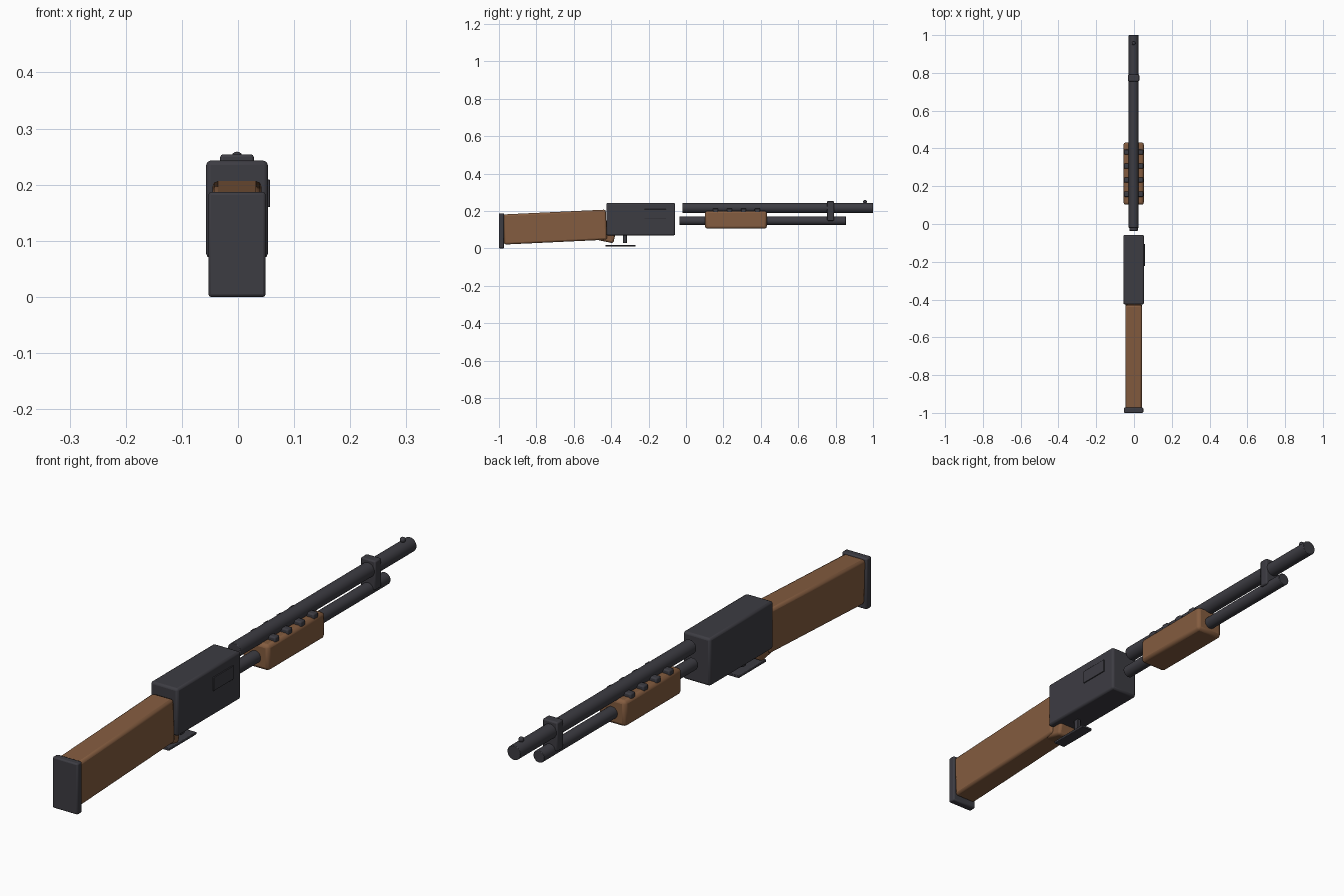
import bpy
import math

if "Cube" in bpy.data.objects:
    bpy.data.objects.remove(bpy.data.objects["Cube"])

CX = -0.0018  # centre line, offset by the ejection port on the right


def material(name, colour):
    m = bpy.data.materials.new(name)
    m.diffuse_color = (*colour, 1)
    m.use_nodes = True
    m.node_tree.nodes["Principled BSDF"].inputs["Base Color"].default_value = m.diffuse_color
    return m


STEEL = material("dark steel", (0.046, 0.045, 0.055))
WOOD = material("brown wood", (0.23, 0.107, 0.05))


def finish(ob, name, mat, bevel=0.0, segments=2):
    ob.name = name
    ob.data.materials.append(mat)
    if bevel:
        mod = ob.modifiers.new("bevel", "BEVEL")
        mod.width = bevel
        mod.segments = segments
    bpy.ops.object.shade_smooth_by_angle(angle=math.radians(35))
    return ob


def box(name, mat, x, y, z, bevel=0.0, tilt=0.0):
    """Box from (min, max) ranges, optionally pitched about x."""
    mid = [(r[0] + r[1]) / 2 for r in (x, y, z)]
    bpy.ops.mesh.primitive_cube_add(size=1, location=(CX + mid[0], mid[1], mid[2]),
                                    rotation=(math.radians(tilt), 0, 0))
    ob = bpy.context.object
    ob.scale = [r[1] - r[0] for r in (x, y, z)]
    bpy.ops.object.transform_apply(location=False, rotation=False, scale=True)
    return finish(ob, name, mat, bevel)


def rod(name, mat, y0, y1, z, radius, bevel=0.0):
    """Cylinder running along y."""
    bpy.ops.mesh.primitive_cylinder_add(vertices=24, radius=radius, depth=y1 - y0,
                                        location=(CX, (y0 + y1) / 2, z),
                                        rotation=(math.pi / 2, 0, 0))
    return finish(bpy.context.object, name, mat, bevel)


def half(w):
    return (-w, w)


# Butt pad, stock and the short grip under the receiver
box("butt_pad", STEEL, half(0.051), (-1.0, -0.972), (0, 0.187), 0.005)
box("stock", WOOD, half(0.044), (-0.977, -0.425), (0.033, 0.194), 0.01, tilt=2.7)
box("grip", WOOD, half(0.036), (-0.525, -0.378), (0.041, 0.125), 0.01, tilt=-12)

# Receiver with raised ejection port on the right side
box("receiver", STEEL, half(0.055), (-0.426, -0.058), (0.069, 0.243), 0.008)
box("ejection_port", STEEL, (0.05, 0.0588), (-0.222, -0.106), (0.16, 0.209), 0.001)

# Trigger and guard plate
box("trigger", STEEL, half(0.007), (-0.337, -0.316), (0.028, 0.08), 0.002)
box("trigger_guard", STEEL, half(0.023), (-0.43, -0.27), (0.01, 0.019), 0.002)

# Barrel and magazine tube
rod("barrel", STEEL, -0.02, 1.0, 0.216, 0.0265, 0.002)
rod("magazine_tube", STEEL, -0.036, 0.855, 0.147, 0.0225, 0.002)

# Sliding fore-end with cross ribs on top
box("fore_end", WOOD, half(0.054), (0.102, 0.432), (0.105, 0.2), 0.012)
for i in range(4):
    y = 0.158 + i * 0.0745
    box(f"fore_end_rib_{i + 1}", STEEL, half(0.051), (y - 0.014, y + 0.014),
        (0.186, 0.214), 0.005)

# Clamp joining the two tubes, and bead sight
box("barrel_clamp", STEEL, half(0.03), (0.755, 0.791), (0.147, 0.254), 0.005)
bpy.ops.mesh.primitive_uv_sphere_add(segments=16, ring_count=8, radius=0.01,
                                     location=(CX, 0.957, 0.249))
finish(bpy.context.object, "bead_sight", STEEL)
